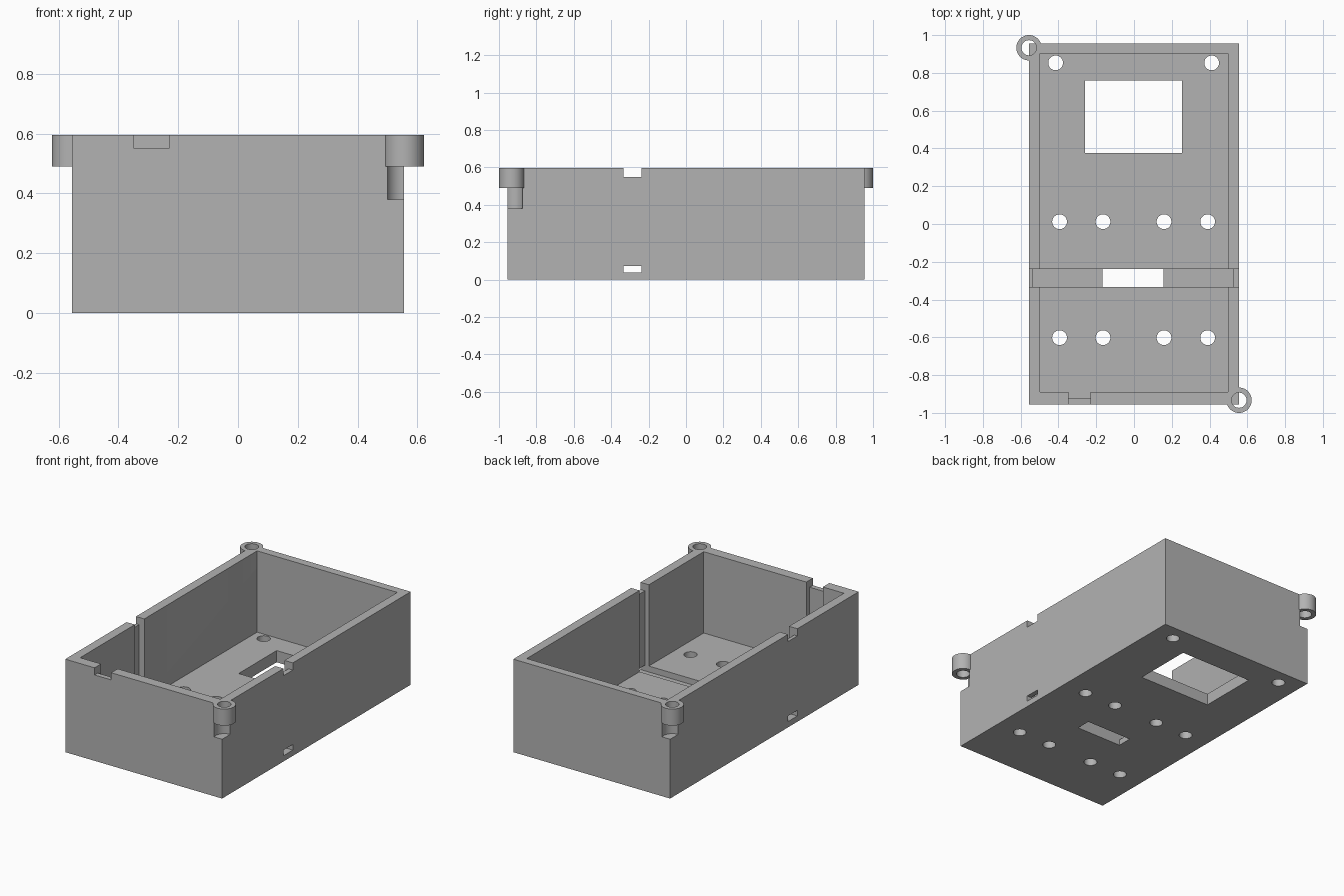
import bpy
import math

if "Cube" in bpy.data.objects:
    bpy.data.objects.remove(bpy.data.objects["Cube"], do_unlink=True)

# One plain grey plastic
grey = bpy.data.materials.new("grey_plastic")
grey.use_nodes = True
colour = (0.45, 0.45, 0.45, 1)
grey.diffuse_color = colour
grey.node_tree.nodes["Principled BSDF"].inputs["Base Color"].default_value = colour

HX, HY, TOP = 0.556, 0.955, 0.596      # half width, half depth, height
FLOOR, GROOVE_Z, NOTCH_Z, OVER = 0.075, 0.037, 0.55, 0.7
LUGS = [(HX, -0.933), (-HX, 0.933)]


def box(name, x0, x1, y0, y1, z0, z1):
    bpy.ops.mesh.primitive_cube_add(
        size=1, location=((x0 + x1) / 2, (y0 + y1) / 2, (z0 + z1) / 2))
    ob = bpy.context.object
    ob.name = name
    ob.scale = (x1 - x0, y1 - y0, z1 - z0)
    bpy.ops.object.transform_apply(location=True, rotation=False, scale=True)
    ob.data.materials.append(grey)
    return ob


def cylinder(name, x, y, r, z0, z1):
    bpy.ops.mesh.primitive_cylinder_add(
        vertices=48, radius=r, depth=z1 - z0, location=(x, y, (z0 + z1) / 2))
    ob = bpy.context.object
    ob.name = name
    bpy.ops.object.transform_apply(location=True, rotation=False, scale=True)
    ob.data.materials.append(grey)
    return ob


def combine(target, tool, operation="DIFFERENCE"):
    mod = target.modifiers.new("shape", "BOOLEAN")
    mod.operation = operation
    mod.solver = "EXACT"
    mod.object = tool
    bpy.context.view_layer.objects.active = target
    bpy.ops.object.modifier_apply(modifier=mod.name)
    bpy.data.objects.remove(tool, do_unlink=True)


# Open tray
case = box("enclosure_tray", -HX, HX, -HY, HY, 0, TOP)
combine(case, box("cavity", -0.497, 0.497, -0.889, 0.903, FLOOR, OVER))

# Corner screw lugs with clearance below
for x, y in LUGS:
    combine(case, cylinder("clearance", x, y, 0.06, 0.38, 0.49))
    combine(case, cylinder("lug", x, y, 0.067, 0.49, TOP), "UNION")
    combine(case, cylinder("screw_hole", x, y, 0.04, 0.4, OVER))

# Divider groove in the walls and floor, side slots and rim notches
G0, G1 = -0.334, -0.239
combine(case, box("divider_groove", -0.534, 0.525, G0, G1, GROOVE_Z, OVER))
combine(case, box("side_slot", -1, 1, G0, G1, GROOVE_Z, 0.073))
combine(case, box("rim_notch", -1, 1, G0, G1, NOTCH_Z, OVER))
combine(case, box("floor_slot", -0.166, 0.157, G0, G1, -0.1, 0.2))

# Front cable channel and notch
combine(case, box("front_channel", -0.348, -0.231, -0.923, -0.85, FLOOR, OVER))
combine(case, box("front_notch", -0.348, -0.231, -1, -0.85, NOTCH_Z, OVER))

# Floor window and mounting holes
combine(case, box("window", -0.259, 0.254, 0.376, 0.761, -0.1, 0.2))
holes = [(x, y) for x in (-0.394, -0.164, 0.159, 0.39) for y in (0.012, -0.602)]
holes += [(-0.415, 0.853), (0.411, 0.853)]
for x, y in holes:
    combine(case, cylinder("mounting_hole", x, y, 0.039, -0.1, 0.2))

bpy.ops.object.select_all(action="DESELECT")
case.select_set(True)
bpy.context.view_layer.objects.active = case
bpy.ops.object.shade_smooth_by_angle(angle=math.radians(30))
